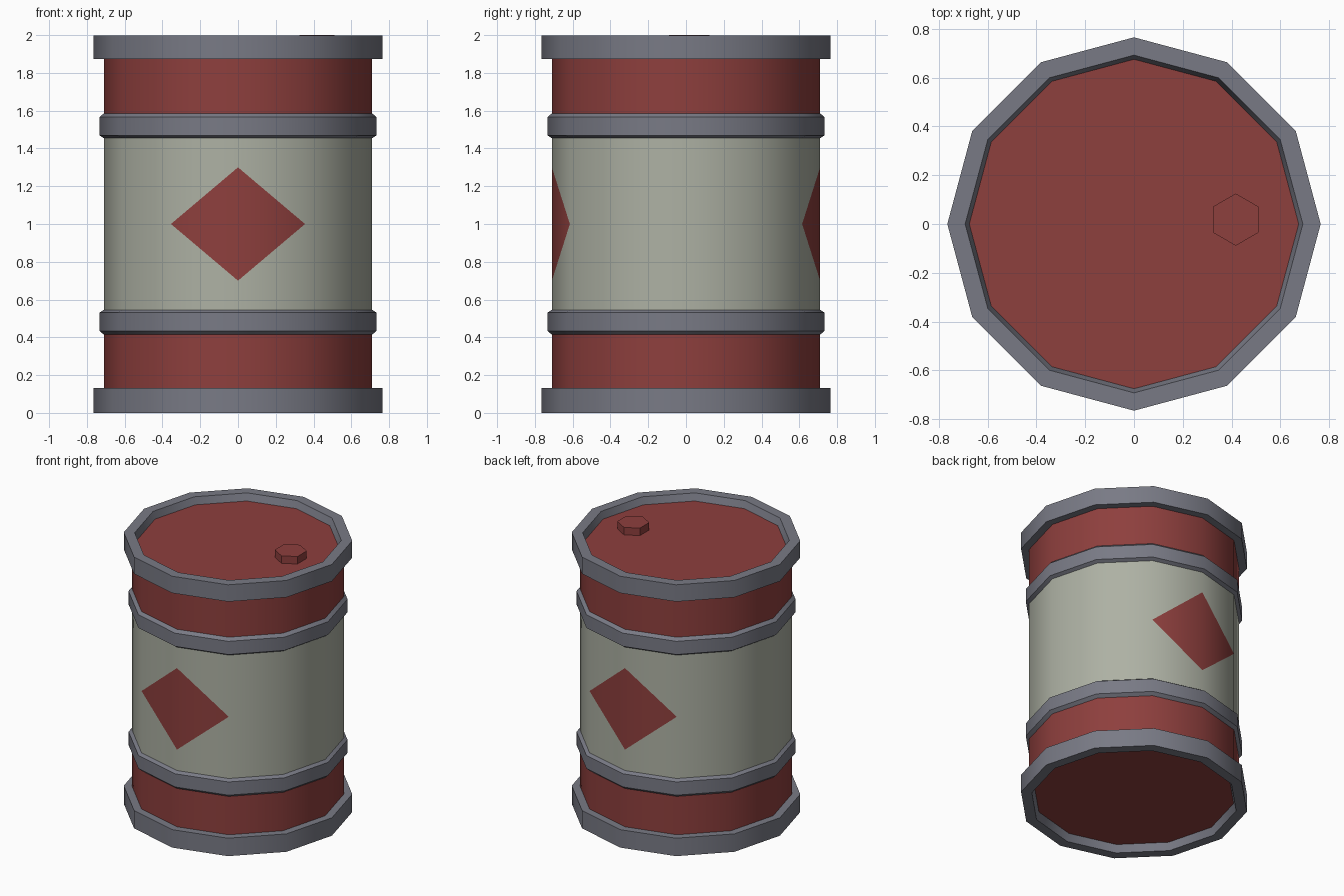
import bpy, math

if "Cube" in bpy.data.objects:
    bpy.data.objects.remove(bpy.data.objects["Cube"])

SIDES = 12
R = 0.71


def material(name, rgb):
    m = bpy.data.materials.new(name)
    m.diffuse_color = (*rgb, 1)
    m.use_nodes = True
    m.node_tree.nodes["Principled BSDF"].inputs["Base Color"].default_value = m.diffuse_color
    return m


RED = material("red_paint", (0.27, 0.05, 0.047))
CREAM = material("cream_paint", (0.42, 0.44, 0.37))
METAL = material("grey_metal", (0.19, 0.195, 0.235))


def make(name, verts, faces, mats, slots=None):
    me = bpy.data.meshes.new(name)
    me.from_pydata(verts, [], faces)
    for m in mats:
        me.materials.append(m)
    if slots:
        for p, s in zip(me.polygons, slots):
            p.material_index = s
    me.update()
    ob = bpy.data.objects.new(name, me)
    bpy.context.collection.objects.link(ob)
    bpy.ops.object.select_all(action='DESELECT')
    ob.select_set(True)
    bpy.context.view_layer.objects.active = ob
    bpy.ops.object.shade_smooth_by_angle(angle=math.radians(38))
    return ob


def point(r, z, i, n=SIDES, start=0.0):
    a = start + math.tau * i / n
    return (r * math.cos(a), r * math.sin(a), z)


def lathe(name, profile, mat, n=SIDES, start=0.0, top=False):
    """Revolve an (r, z) profile, listed upwards along its outer side."""
    verts = [point(r, z, i, n, start) for r, z in profile for i in range(n)]
    faces = [(k * n + i, k * n + (i + 1) % n, (k + 1) * n + (i + 1) % n, (k + 1) * n + i)
             for k in range(len(profile) - 1) for i in range(n)]
    if top:
        faces.append(tuple(range(len(verts) - n, len(verts))))
    return make(name, verts, faces, [mat])


def flip(profile):
    return [(r, 2 - z) for r, z in reversed(profile)]


# Red wall sections
lower = [(R, 0.10), (R, 0.48)]
lathe("lower_wall", lower, RED)
lathe("upper_wall", flip(lower), RED)

# Cream middle wall with a red diamond set in front and back
LOW, HIGH = 0.48, 1.52
cols, verts = [], []
for i in range(SIDES):
    extra = [0.7, 1.3] if i in (3, 9) else [1.0] if i in (2, 4, 8, 10) else []
    zs = [LOW, *extra, HIGH]
    cols.append(list(range(len(verts), len(verts) + len(zs))))
    verts += [point(R, z, i) for z in zs]
faces, slots = [], []
for i in range(SIDES):
    a, b = cols[i], cols[(i + 1) % SIDES]
    if len(a) == 4:
        new = [(a[0], b[0], b[1], a[1]), (a[1], b[1], a[2]), (a[2], b[1], b[2], a[3])]
    elif len(b) == 4:
        new = [(a[0], b[0], b[1], a[1]), (a[1], b[1], b[2]), (a[1], b[2], b[3], a[2])]
    else:
        faces.append(tuple([a[0]] + b + a[:0:-1]))
        slots.append(0)
        continue
    faces += new
    slots += [0, 1, 0]
make("middle_wall", verts, faces, [CREAM, RED], slots)

# Raised hoops
hoop = [(R, 0.414), (0.733, 0.434), (0.733, 0.531), (R, 0.546)]
lathe("lower_hoop", hoop, METAL)
lathe("upper_hoop", flip(hoop), METAL)

# End rims with a recessed inner lip
lathe("top_rim", [(0.70, 1.873), (0.765, 1.873), (0.765, 1.997),
                  (0.692, 1.997), (0.675, 1.945)], METAL)
lathe("bottom_rim", [(0.675, 0.055), (0.692, 0), (0.765, 0),
                     (0.765, 0.132), (0.70, 0.132)], METAL)

# Lid and base discs
ring = tuple(range(SIDES))
make("lid", [point(0.678, 1.945, i) for i in ring], [ring], [RED])
make("base", [point(0.678, 0.055, i) for i in ring], [ring[::-1]], [RED])

# Hexagonal filler cap
cap = lathe("filler_cap", [(0.107, 1.945), (0.107, 2.0)], RED, 6, math.pi / 2, True)
cap.location = (0.417, 0.018, 0)
